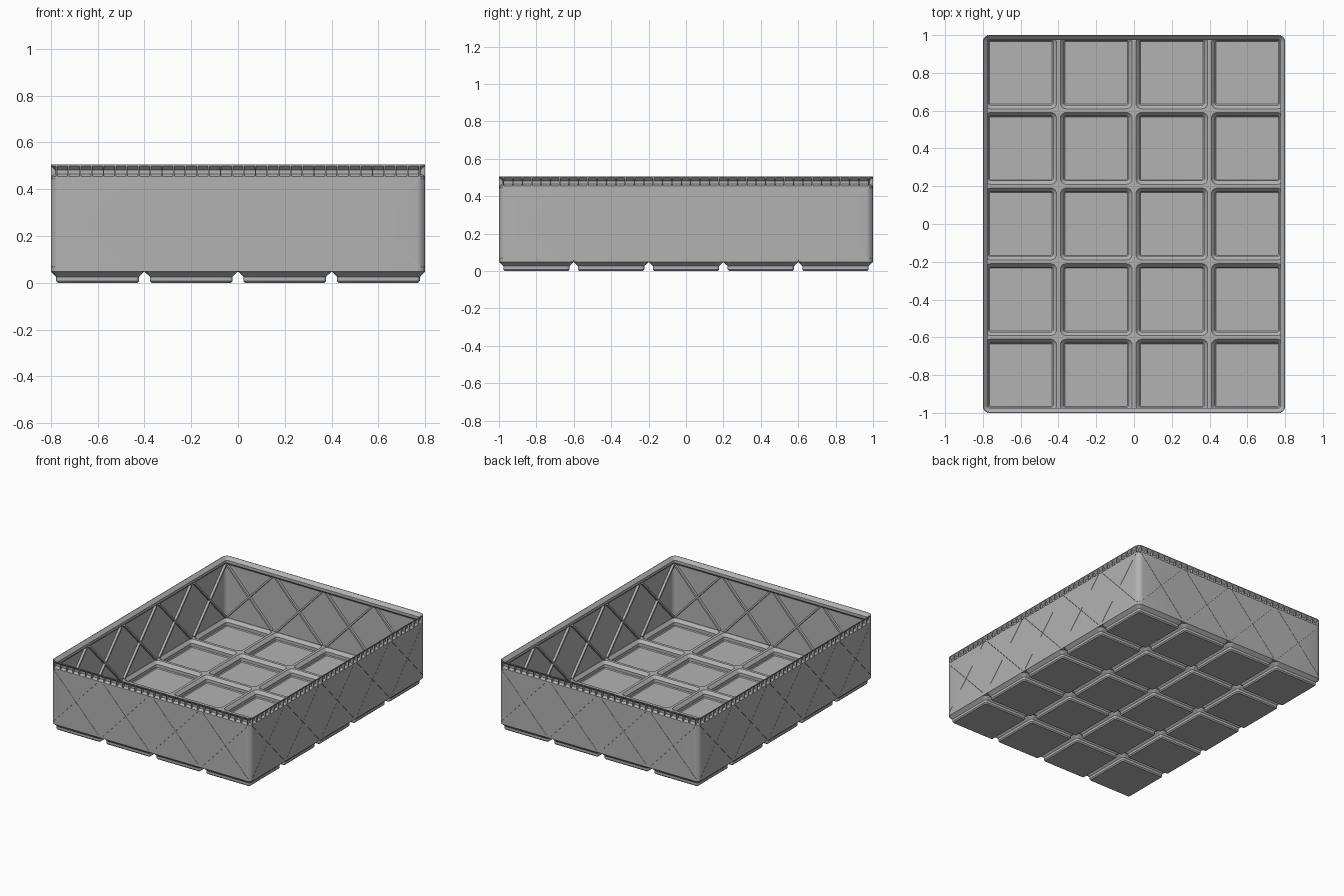
import bpy, bmesh, math
from mathutils import Matrix, Vector

if "Cube" in bpy.data.objects:
    bpy.data.objects.remove(bpy.data.objects["Cube"])

CELL, HX, HY, R = 0.4, 0.8, 1.0, 0.036

grey = bpy.data.materials.new("plain_grey")
grey.diffuse_color = (0.45, 0.45, 0.45, 1)
grey.use_nodes = True
grey.node_tree.nodes["Principled BSDF"].inputs["Base Color"].default_value = grey.diffuse_color


def finish(name, bm, smooth=True):
    bmesh.ops.recalc_face_normals(bm, faces=bm.faces)
    me = bpy.data.meshes.new(name)
    bm.to_mesh(me)
    bm.free()
    me.materials.append(grey)
    ob = bpy.data.objects.new(name, me)
    bpy.context.collection.objects.link(ob)
    if smooth:
        soften(me)
    return ob


def soften(me):
    me.polygons.foreach_set("use_smooth", [True] * len(me.polygons))
    me.set_sharp_from_angle(angle=math.radians(30))


def ring(bm, hx, hy, radii, z, cx=0, cy=0, seg=6):
    """Rounded rectangle of vertices, one radius per corner (++, -+, --, +-)."""
    out = []
    for k, (sx, sy) in enumerate([(1, 1), (-1, 1), (-1, -1), (1, -1)]):
        r = radii[k]
        for i in range(seg + 1):
            a = math.pi / 2 * (k + i / seg)
            out.append(bm.verts.new((cx + sx * (hx - r) + r * math.cos(a),
                                     cy + sy * (hy - r) + r * math.sin(a), z)))
    return out


def bridge(bm, a, b):
    n = len(a)
    for i in range(n):
        bm.faces.new((a[i], a[(i + 1) % n], b[(i + 1) % n], b[i]))


def prism(bm, mat, a, b):
    """Solid between two matching outlines."""
    va = [bm.verts.new(mat @ Vector(p)) for p in a]
    vb = [bm.verts.new(mat @ Vector(p)) for p in b]
    bm.faces.new(va)
    bm.faces.new(vb[::-1])
    bridge(bm, va, vb)


def sides():
    """Frame for each wall: x runs along it, y points inward; with cell count."""
    for k in range(4):
        dist, cells = ((HY, 4), (HX, 5))[k % 2]
        yield Matrix.Rotation(k * math.pi / 2, 4, 'Z') @ Matrix.Translation((0, -dist, 0)), cells


def diagonals(bm, directions, half_w, v0, v1):
    """Crossing diagonal strips, one cross per cell of every wall."""
    for mat, cells in sides():
        for i in range(cells):
            c = (i - (cells - 1) / 2) * CELL
            for d in directions:
                p0, p1 = Vector((c - d * 0.182, 0.064)), Vector((c + d * 0.182, 0.45))
                t = (p1 - p0).normalized()
                n = Vector((-t.y, t.x)) * half_w
                quads = [[((p + s * n).x, v, (p + s * n).y)
                          for s, v in ((-1, v0), (1, v0), (1, v1), (-1, v1))] for p in (p0, p1)]
                prism(bm, mat, *quads)


# Hollow stepped feet with the dividing ridges between the pockets
bm = bmesh.new()
for ix in range(4):
    for iy in range(5):
        cx, cy = (ix - 1.5) * CELL, (iy - 2) * CELL
        # only the tray's own corners stay round where the cells join
        join = [R if abs(cx + sx * 0.2) > 0.79 and abs(cy + sy * 0.2) > 0.99 else 0.0005
                for sx, sy in ((1, 1), (-1, 1), (-1, -1), (1, -1))]
        steps = [(0.170, 0, 0.008), (0.177, 0.008, 0.015), (0.177, 0.026, 0.015),
                 (0.1985, 0.047, 0.035), (0.2, 0.048, join), (0.2, 0.058, join),
                 (0.190, 0.058, 0.03), (0.171, 0.037, 0.012), (0.171, 0.015, 0.012),
                 (0.166, 0.009, 0.007)]
        rings = [ring(bm, h, h, r if isinstance(r, list) else [r] * 4, z, cx, cy)
                 for h, z, r in steps]
        for a, b in zip(rings, rings[1:]):
            bridge(bm, a, b)
        bm.faces.new(rings[0])
        bm.faces.new(rings[-1])
finish("base_feet", bm)

# Thin outer wall with a folded stacking lip: (inset, height) profile
profile = [(0, 0.058), (0, 0.455), (0.018, 0.465), (0.018, 0.482), (0, 0.5), (0, 0.505),
           (0.003, 0.505), (0.025, 0.483), (0.025, 0.463), (0.006, 0.445), (0.006, 0.058)]
bm = bmesh.new()
rings = [ring(bm, HX - v, HY - v, [R - v] * 4, z) for v, z in profile]
for a, b in zip(rings, rings[1:] + rings[:1]):
    bridge(bm, a, b)
wall = finish("wall", bm, smooth=False)

# Hairline diagonal slits in the wall
cutters = []
for d in (1, -1):
    bm = bmesh.new()
    diagonals(bm, (d,), 0.0008, -0.01, 0.0125)
    cut = finish("slit_cutter", bm, smooth=False)
    cut.hide_render = True
    cutters.append(cut)
    mod = wall.modifiers.new("slits", 'BOOLEAN')
    mod.operation, mod.solver, mod.object = 'DIFFERENCE', 'EXACT', cut
deps = bpy.context.evaluated_depsgraph_get()
cut_mesh = bpy.data.meshes.new_from_object(wall.evaluated_get(deps))
wall.modifiers.clear()
wall.data = cut_mesh
soften(cut_mesh)
for cut in cutters:
    bpy.data.objects.remove(cut)

# Diagonal stiffening ribs inside the wall
bm = bmesh.new()
diagonals(bm, (1, -1), 0.006, 0.006, 0.023)
finish("inner_ribs", bm, smooth=False)

# Small webs that fill the outer groove of the lip
bm = bmesh.new()
web = [(0, 0.455), (0.019, 0.465), (0.019, 0.482), (0, 0.5)]
for mat, cells in sides():
    n = cells * 8
    for i in range(n):
        u = (i - (n - 1) / 2) * 0.05
        ends = [[(u + s * 0.003, v, z) for v, z in web] for s in (-1, 1)]
        if abs(u) < cells * CELL / 2 - 0.02:
            prism(bm, mat, *ends)
finish("lip_webs", bm, smooth=False)
